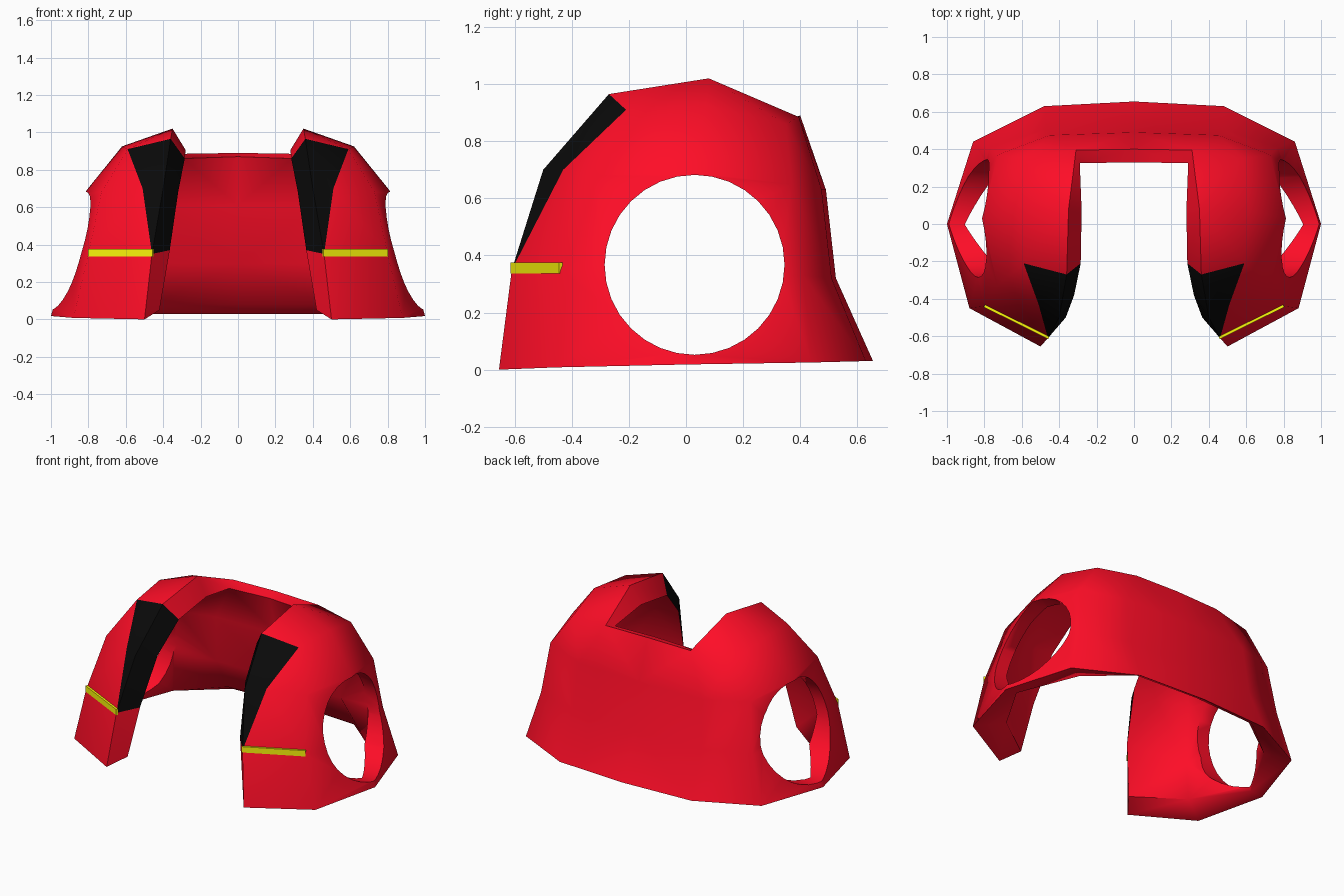
import bpy, bmesh, math
from mathutils import Vector

if "Cube" in bpy.data.objects:
    bpy.data.objects.remove(bpy.data.objects["Cube"])


def material(name, color):
    m = bpy.data.materials.new(name)
    m.diffuse_color = color
    m.use_nodes = True
    m.node_tree.nodes["Principled BSDF"].inputs["Base Color"].default_value = m.diffuse_color
    return m


red = material("red_cloth", (1.0, 0.004, 0.02, 1))
black = material("black_trim", (0.003, 0.003, 0.003, 1))
yellow = material("yellow_stripe", (1.0, 0.95, 0.003, 1))

# Outer shell of one half: A opening edge, B front corner, C side,
# D back corner, E back, F centre back, S neck peak; 0 = hem, 3 = shoulder
P = {
    "A0": (.50, -.655, 0), "A1": (.46, -.61, .35), "A2": (.40, -.50, .70), "A3": (.36, -.27, .965),
    "P2": (.51, -.43, .70),
    "B0": (.88, -.45, .008), "B1": (.80, -.44, .35), "B2": (.73, -.33, .68), "B3": (.59, -.21, .91),
    "C0": (1.0, 0, .018), "C1": (.91, 0, .35), "C2": (.81, .03, .69), "C3": (.62, .07, .925),
    "D0": (.86, .44, .025), "D1": (.77, .41, .33), "D2": (.73, .37, .65), "D3": (.58, .35, .86),
    "E0": (.48, .63, .03), "E1": (.47, .51, .32), "E2": (.45, .475, .63), "E3": (.31, .395, .885),
    "F0": (0, .655, .03), "F1": (0, .525, .32), "F2": (0, .49, .63), "F3": (0, .40, .89),
    "S": (.35, .08, 1.02),
}
# Inner rim points along the opening, the neck and the hem corners
INNER = {
    "A0": (.42, -.55, .05), "A1": (.365, -.50, .37), "A2": (.32, -.38, .68), "A3": (.285, -.21, .86),
    "S": (.28, .07, .905), "E3": (.29, .325, .86), "F3": (0, .33, .87),
    "B0": (.71, -.34, .045), "D0": (.72, .35, .06),
}
HEM_RISE = {"C0": .01, "E0": .05, "F0": .05}
THICK = .09

faces = ["A0 B0 B1 A1", "A1 B1 B2 P2", "P2 B2 B3", "A3 B3 C3 S", "S C3 D3 E3"]
faces += [f"{a}{i} {b}{i} {b}{i+1} {a}{i+1}" for a, b in ("BC", "CD", "DE", "EF") for i in range(3)]
lapel = ["A1 P2 A2", "A2 P2 B3 A3"]

bm = bmesh.new()
verts, name_of = {}, {}
for s in (1, -1):
    for n, (x, y, z) in P.items():
        if n[0] == "F" and s < 0:
            verts[n, s] = verts[n, 1]
            continue
        verts[n, s] = bm.verts.new((x * s, y, z))
        name_of[verts[n, s]] = (n, s)
for s in (1, -1):
    for f in faces + lapel:
        vs = [verts[n, s] for n in f.split()]
        face = bm.faces.new(vs[::s])
        face.material_index = int(f in lapel)
bm.normal_update()
flip = 1 if verts["C1", 1].normal.x > 0 else -1

# Inner lining
outer_faces = list(bm.faces)
border = [e for e in bm.edges if e.is_boundary]
inner = {}
for v, (n, s) in name_of.items():
    if n in INNER:
        x, y, z = INNER[n]
        co = Vector((x * s, y, z))
    else:
        co = v.co - v.normal * flip * THICK
        if n in HEM_RISE:
            co.z = v.co.z + HEM_RISE[n]
    inner[v] = co
inner = {v: bm.verts.new(co) for v, co in inner.items()}
for f in outer_faces:
    bm.faces.new([inner[v] for v in reversed(f.verts)])

# Rims joining shell and lining, dark beside the lapels
for e in border:
    a, b = e.verts
    f = bm.faces.new((a, b, inner[b], inner[a]))
    f.material_index = int(all(name_of[v][0] in ("A1", "A2", "A3") for v in (a, b)))
bmesh.ops.triangulate(bm, faces=bm.faces[:])
bmesh.ops.recalc_face_normals(bm, faces=bm.faces[:])
me = bpy.data.meshes.new("vest_body")
bm.to_mesh(me)
bm.free()
me.materials.append(red)
me.materials.append(black)
vest = bpy.data.objects.new("vest_body", me)
bpy.context.collection.objects.link(vest)

# Round armholes
bpy.ops.mesh.primitive_cylinder_add(vertices=32, radius=.315, depth=3, location=(0, .03, .367),
                                    rotation=(0, math.pi / 2, 0))
cutter = bpy.context.object
cutter.name = "armhole_cutter"
cutter.hide_render = True
cutter.data.materials.append(red)
mod = vest.modifiers.new("armholes", "BOOLEAN")
mod.operation = "DIFFERENCE"
mod.solver = "EXACT"
mod.object = cutter
bpy.ops.object.select_all(action="DESELECT")
bpy.context.view_layer.objects.active = vest
vest.select_set(True)
bpy.ops.object.modifier_apply(modifier=mod.name)
bpy.data.objects.remove(cutter)
bpy.ops.object.shade_smooth_by_angle(angle=math.radians(70))

# Chest stripes
for s, side in ((1, "left"), (-1, "right")):
    a, b = Vector((.455 * s, -.609, .356)), Vector((.80 * s, -.438, .356))
    d = b - a
    bpy.ops.mesh.primitive_cube_add(size=1, location=(a + b) / 2,
                                    rotation=(0, 0, math.atan2(d.y, d.x)))
    o = bpy.context.object
    o.name = f"chest_stripe_{side}"
    o.scale = (d.length, .014, .038)
    o.data.materials.append(yellow)
